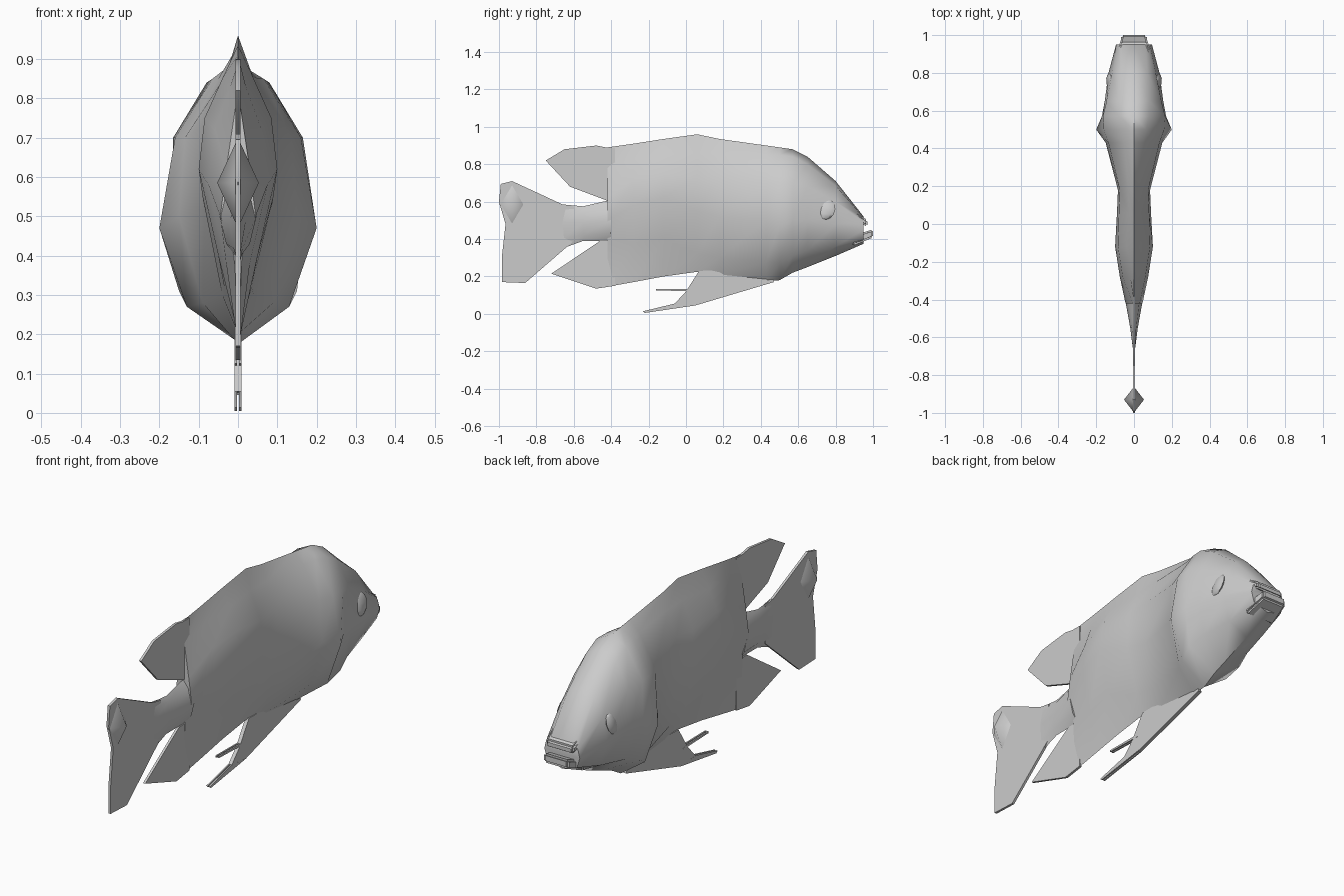
import bpy
import bmesh
import math
from mathutils import Matrix

default_cube = bpy.data.objects.get("Cube")
if default_cube:
    bpy.data.objects.remove(default_cube, do_unlink=True)

grey = bpy.data.materials.new("pale grey")
grey.use_nodes = True
colour = (0.6, 0.6, 0.6, 1)
grey.diffuse_color = colour
grey.node_tree.nodes["Principled BSDF"].inputs["Base Color"].default_value = colour


def finish(name, bm, angle=50):
    """Turn a bmesh into a named, shaded object."""
    bmesh.ops.recalc_face_normals(bm, faces=bm.faces)
    mesh = bpy.data.meshes.new(name)
    bm.to_mesh(mesh)
    bm.free()
    mesh.materials.append(grey)
    obj = bpy.data.objects.new(name, mesh)
    bpy.context.collection.objects.link(obj)
    bpy.ops.object.select_all(action="DESELECT")
    obj.select_set(True)
    bpy.context.view_layer.objects.active = obj
    bpy.ops.object.shade_smooth_by_angle(angle=math.radians(angle))
    return obj


def loft(name, sections):
    """Skin mirrored cross-sections: (y, top z, [(half width, z)...], bottom z)."""
    bm = bmesh.new()
    rings = []
    for y, top, side, bottom in sections:
        ring = [(0, y, top)] + [(w, y, z) for w, z in side]
        ring += [(0, y, bottom)] + [(-w, y, z) for w, z in reversed(side)]
        rings.append([bm.verts.new(p) for p in ring])
    count = len(rings[0])
    for first, second in zip(rings, rings[1:]):
        for i in range(count):
            j = (i + 1) % count
            bm.faces.new((first[i], first[j], second[j], second[i]))
    bm.faces.new(rings[0])
    bm.faces.new(rings[-1])
    return finish(name, bm)


def plate(name, outline, thickness=0.012, x=0):
    """Extrude a side outline of (y, z) points into a thin fin."""
    bm = bmesh.new()
    face = bm.faces.new([bm.verts.new((x - thickness / 2, y, z)) for y, z in outline])
    extruded = bmesh.ops.extrude_face_region(bm, geom=[face])
    moved = [v for v in extruded["geom"] if isinstance(v, bmesh.types.BMVert)]
    bmesh.ops.translate(bm, verts=moved, vec=(thickness, 0, 0))
    return finish(name, bm, 30)


# Body with the ridge of the back and the gill covers, from mouth to tail root
loft("body", [
    (.95, .52, [(.06, .515), (.085, .49), (.095, .45), (.08, .4)], .375),
    (.8, .71, [(.07, .685), (.115, .6), (.135, .48), (.1, .36)], .31),
    (.65, .84, [(.08, .8), (.145, .68), (.155, .5), (.13, .34)], .25),
    (.57, .88, [(.08, .84), (.165, .7), (.17, .5), (.15, .31)], .22),
    (.5, .89, [(.065, .85), (.16, .7), (.2, .47), (.13, .27)], .18),
    (.43, .9, [(.05, .85), (.135, .7), (.15, .5), (.09, .28)], .175),
    (.18, .935, [(.03, .86), (.075, .74), (.085, .52), (.04, .3)], .2),
    (.06, .96, [(.025, .86), (.08, .73), (.09, .55), (.035, .32)], .225),
    (-.12, .935, [(.04, .85), (.085, .75), (.1, .62), (.05, .4)], .2),
    (-.28, .91, [(.02, .83), (.06, .72), (.075, .58), (.03, .38)], .17),
    (-.42, .89, [(.006, .78), (.03, .62), (.045, .5), (.01, .4)], .145),
])

# Narrow stalk joining the body to the tail
loft("tail_stalk", [
    (-.4, .61, [(.03, .57), (.047, .5), (.03, .43)], .39),
    (-.55, .575, [(.012, .55), (.02, .49), (.012, .42)], .39),
    (-.66, .585, [(.005, .56), (.006, .49), (.005, .4)], .35),
])

# Lips: tapered bands across the mouth
for name, depth, tall, wide, y, z in (
    ("upper_lip", .08, .045, .18, .93, .485),
    ("lower_lip", .11, .055, .165, .945, .43),
):
    bm = bmesh.new()
    bmesh.ops.create_cube(bm, size=1)
    for v in bm.verts:
        taper = .8 if v.co.y > 0 else 1
        drop = .04 if v.co.y < 0 else 0
        v.co = (v.co.x * wide * taper, y + v.co.y * depth, z + v.co.z * tall * taper)
        v.co.z += drop if name == "upper_lip" else -drop
    bmesh.ops.bevel(bm, geom=bm.edges[:], offset=.009, segments=2, affect="EDGES")
    finish(name, bm)

# Eyes: shallow domes inside a faceted rim
for name, side in (("left", 1), ("right", -1)):
    bm = bmesh.new()
    place = (Matrix.Translation((side * .122, .74, .56))
             @ Matrix.Rotation(side * math.radians(-12), 4, "Z")
             @ Matrix.Rotation(side * math.radians(-14), 4, "Y")
             @ Matrix.Diagonal((.3, 1, 1, 1)))
    bmesh.ops.create_uvsphere(bm, u_segments=8, v_segments=6, radius=.06, matrix=place)
    finish(name + "_eye", bm)

# Rear lobes of the back fin and the belly fin
plate("dorsal_fin_lobe", [
    (-.38, .89), (-.43, .89), (-.48, .9), (-.65, .88),
    (-.75, .82), (-.62, .68), (-.42, .605), (-.38, .61)])
plate("anal_fin_lobe", [
    (-.38, .39), (-.46, .39), (-.72, .215), (-.63, .185), (-.48, .135), (-.38, .15)])

# Tail fin with a swelling near its trailing edge
plate("tail_fin", [
    (-.6, .575), (-.66, .585), (-.93, .71), (-.99, .695), (-1, .6),
    (-.965, .48), (-.985, .3), (-.985, .17), (-.86, .165), (-.6, .39)])
bm = bmesh.new()
bmesh.ops.create_uvsphere(bm, u_segments=4, v_segments=2, radius=1)
for v in bm.verts:
    v.co = (v.co.x * .053, -.93 + v.co.y * .068, .585 + v.co.z * .115)
finish("tail_swelling", bm, 80)

# Pelvic fins: a central blade with trailing spines
plate("pelvic_fin", [
    (.47, .17), (.45, .24), (.07, .23), (0, .12), (-.06, .055), (.05, .045)], .018)
for name, x in (("left", .006), ("right", -.006)):
    plate(name + "_lower_spine", [(.05, .045), (-.06, .055), (-.23, .014), (-.22, .005)], .007, x)
    plate(name + "_upper_spine", [(.04, .12), (.02, .132), (-.16, .134), (-.16, .126)], .007, x)
